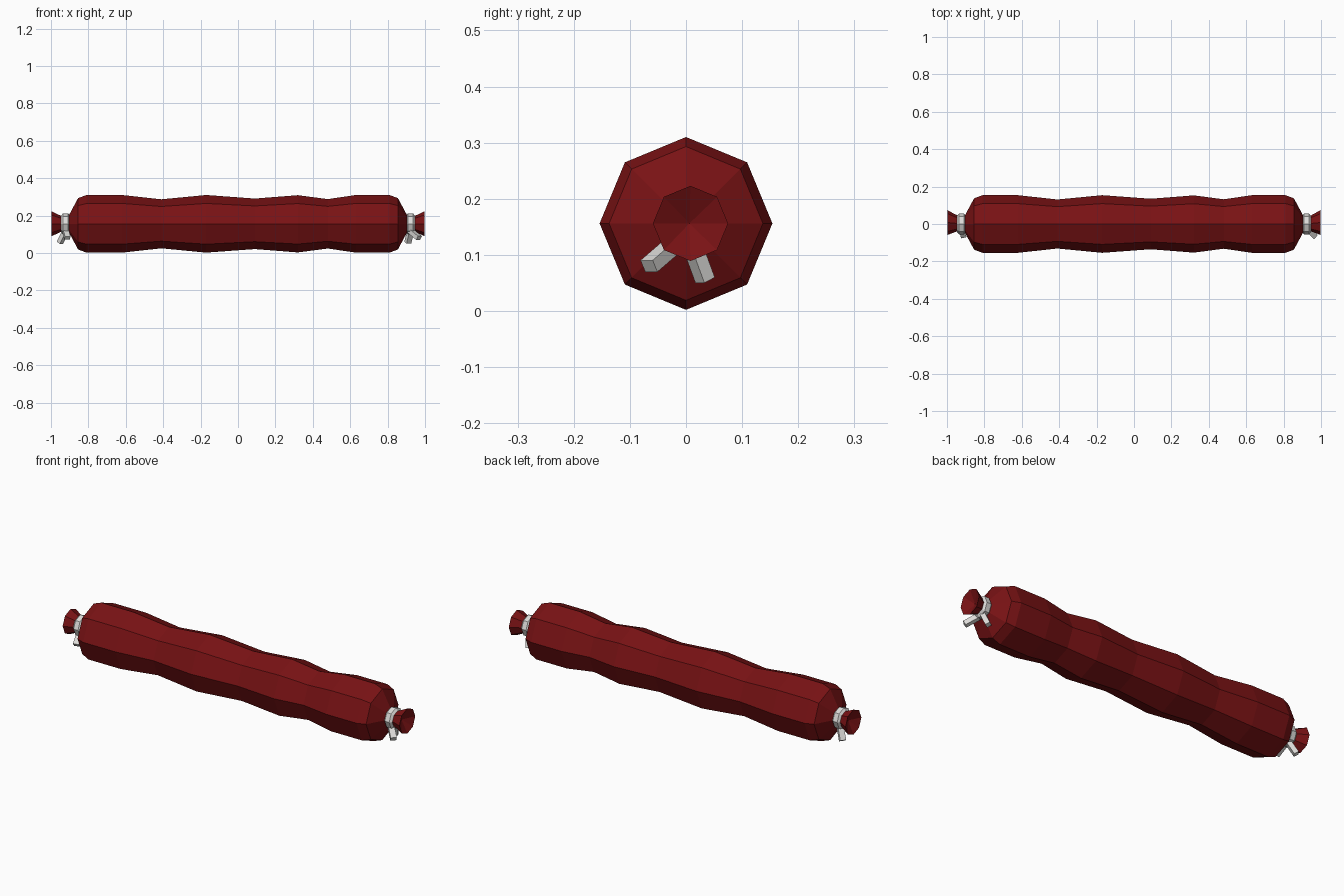
import bpy, bmesh, math
from mathutils import Vector

if "Cube" in bpy.data.objects:
    bpy.data.objects.remove(bpy.data.objects["Cube"])

CZ = 0.156  # height of the sausage axis


def material(name, rgb):
    m = bpy.data.materials.new(name)
    m.diffuse_color = (*rgb, 1)
    m.use_nodes = True
    m.node_tree.nodes["Principled BSDF"].inputs["Base Color"].default_value = m.diffuse_color
    return m


RED = material("dark red casing", (0.19, 0.006, 0.007))
WHITE = material("off white string", (0.72, 0.71, 0.69))


def finish(bm, name, mat):
    bmesh.ops.recalc_face_normals(bm, faces=bm.faces[:])
    me = bpy.data.meshes.new(name)
    bm.to_mesh(me)
    bm.free()
    me.materials.append(mat)
    ob = bpy.data.objects.new(name, me)
    bpy.context.collection.objects.link(ob)
    return ob


def lathe_x(name, profile, mat, closed=False, sides=8):
    """Rings along x from (x, radius, y shift); closed joins last ring to first."""
    bm = bmesh.new()
    rings = []
    for x, r, dy in profile:
        if r == 0:
            rings.append([bm.verts.new((x, dy, CZ))] * sides)
        else:
            rings.append([bm.verts.new((x, dy + r * math.sin(a), CZ + r * math.cos(a)))
                          for a in (i * math.tau / sides for i in range(sides))])
    pairs = list(zip(rings, rings[1:]))
    if closed:
        pairs.append((rings[-1], rings[0]))
    for a, b in pairs:
        for i in range(sides):
            j = (i + 1) % sides
            bm.faces.new(list(dict.fromkeys((a[i], a[j], b[j], b[i]))))
    return finish(bm, name, mat)


def strand(name, start, end, width, thick):
    """Thin cut string end between two points."""
    a, b = Vector(start), Vector(end)
    bm = bmesh.new()
    bmesh.ops.create_cube(bm, size=1)
    bmesh.ops.scale(bm, vec=(width, thick, (b - a).length), verts=bm.verts)
    ob = finish(bm, name, WHITE)
    ob.location = (a + b) / 2
    ob.rotation_euler = (b - a).to_track_quat('Z', 'X').to_euler()


# Casing: wavy body, pinched necks, flared cupped ends
body = [(-0.855, 0.137), (-0.81, 0.154), (-0.62, 0.154), (-0.41, 0.131), (-0.17, 0.154),
        (0.09, 0.135), (0.32, 0.153), (0.48, 0.132), (0.63, 0.154), (0.81, 0.154), (0.855, 0.137)]
neck = [(0.905, 0.044, 0), (0.945, 0.042, 0.003), (0.998, 0.067, 0.008), (0.965, 0, 0.006)]
left = [(-x, r, dy) for x, r, dy in reversed(neck)]
lathe_x("sausage_casing", left + [(x, r, 0) for x, r in body] + neck, RED)

# String: a bevelled band around each neck with two loose ends
for side, s, long_x, short_x in (("right", 1, 0.908, 0.968), ("left", -1, -0.952, -0.912)):
    c = s * 0.922
    lathe_x(side + "_string_band",
            [(c - 0.024, 0.044, 0), (c - 0.013, 0.056, 0), (c + 0.013, 0.056, 0),
             (c + 0.024, 0.044, 0), (c, 0.03, 0)], WHITE, closed=True)
    strand(side + "_string_long_end", (c, 0.012, 0.115), (long_x, 0.034, 0.055), 0.024, 0.03)
    strand(side + "_string_short_end", (c, -0.022, 0.118), (short_x, -0.066, 0.08), 0.024, 0.03)
